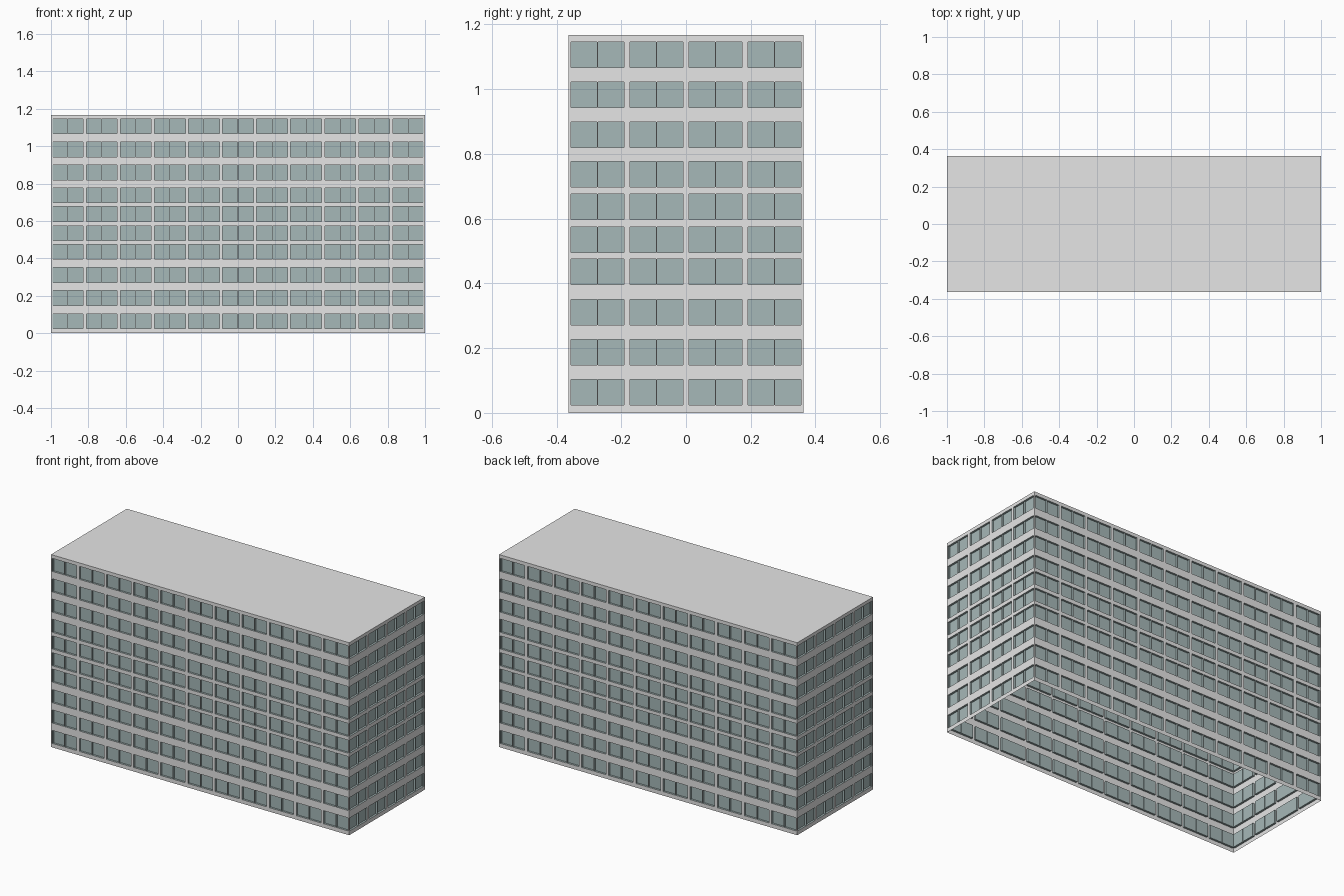
import bpy, bmesh, math
from mathutils import Matrix

if "Cube" in bpy.data.objects:
    bpy.data.objects.remove(bpy.data.objects["Cube"], do_unlink=True)


def make_material(name, colour):
    mat = bpy.data.materials.new(name)
    mat.use_nodes = True
    mat.diffuse_color = (*colour, 1)
    mat.node_tree.nodes["Principled BSDF"].inputs["Base Color"].default_value = (*colour, 1)
    return mat


CONCRETE, GLASS = range(2)
MATERIALS = [make_material("concrete grey", (0.79, 0.79, 0.79)),
             make_material("window glass", (0.38, 0.48, 0.48))]

HALF_X, HALF_Y, HEIGHT = 1.0, 0.363, 1.167
PITCH, WINDOW, MULLION = 0.182, 0.164, 0.003
PANE_HEIGHT, RECESS = 0.079, 0.012
SILLS = [0.024, 0.148, 0.271, 0.396, 0.495, 0.597, 0.698, 0.82, 0.943, 1.067]


def add_object(name, bm):
    mesh = bpy.data.meshes.new(name)
    bm.to_mesh(mesh)
    bm.free()
    for mat in MATERIALS:
        mesh.materials.append(mat)
    obj = bpy.data.objects.new(name, mesh)
    bpy.context.collection.objects.link(obj)


def facade(name, half_width, distance, columns, angle):
    """Thin wall sheet cut into a grid, with every pane sunk inwards."""
    # Cut lines: every odd cell in both directions is a pane
    us = [-half_width]
    for c in range(columns):
        centre = (c - (columns - 1) / 2) * PITCH
        us += [centre - WINDOW / 2, centre - MULLION / 2,
               centre + MULLION / 2, centre + WINDOW / 2]
    us.append(half_width)
    zs = [0]
    for sill in SILLS:
        zs += [sill, sill + PANE_HEIGHT]
    zs.append(HEIGHT)

    bm = bmesh.new()
    grid = [[bm.verts.new((u, -distance, z)) for u in us] for z in zs]
    panes = []
    for r in range(len(zs) - 1):
        for c in range(len(us) - 1):
            face = bm.faces.new((grid[r][c], grid[r][c + 1],
                                 grid[r + 1][c + 1], grid[r + 1][c]))
            if r % 2 and c % 2:
                face.material_index = GLASS
                panes.append(face)
    bm.normal_update()

    # Sink the panes; the sides of each recess keep the glass colour
    for face in bmesh.ops.extrude_discrete_faces(bm, faces=panes)["faces"]:
        bmesh.ops.translate(bm, verts=face.verts, vec=(0, RECESS, 0))
    bmesh.ops.rotate(bm, verts=bm.verts, cent=(0, 0, 0),
                     matrix=Matrix.Rotation(angle, 3, 'Z'))
    add_object(name, bm)


# Four walls around an open-bottomed block
for name, half_width, distance, columns, turn in (
        ("front_wall", HALF_X, HALF_Y, 11, 0),
        ("left_wall", HALF_Y, HALF_X, 4, 1),
        ("back_wall", HALF_X, HALF_Y, 11, 2),
        ("right_wall", HALF_Y, HALF_X, 4, 3)):
    facade(name, half_width, distance, columns, turn * math.pi / 2)

# Flat roof
bm = bmesh.new()
bm.faces.new([bm.verts.new((sx * HALF_X, sy * HALF_Y, HEIGHT))
              for sx, sy in ((-1, -1), (1, -1), (1, 1), (-1, 1))])
add_object("roof", bm)
